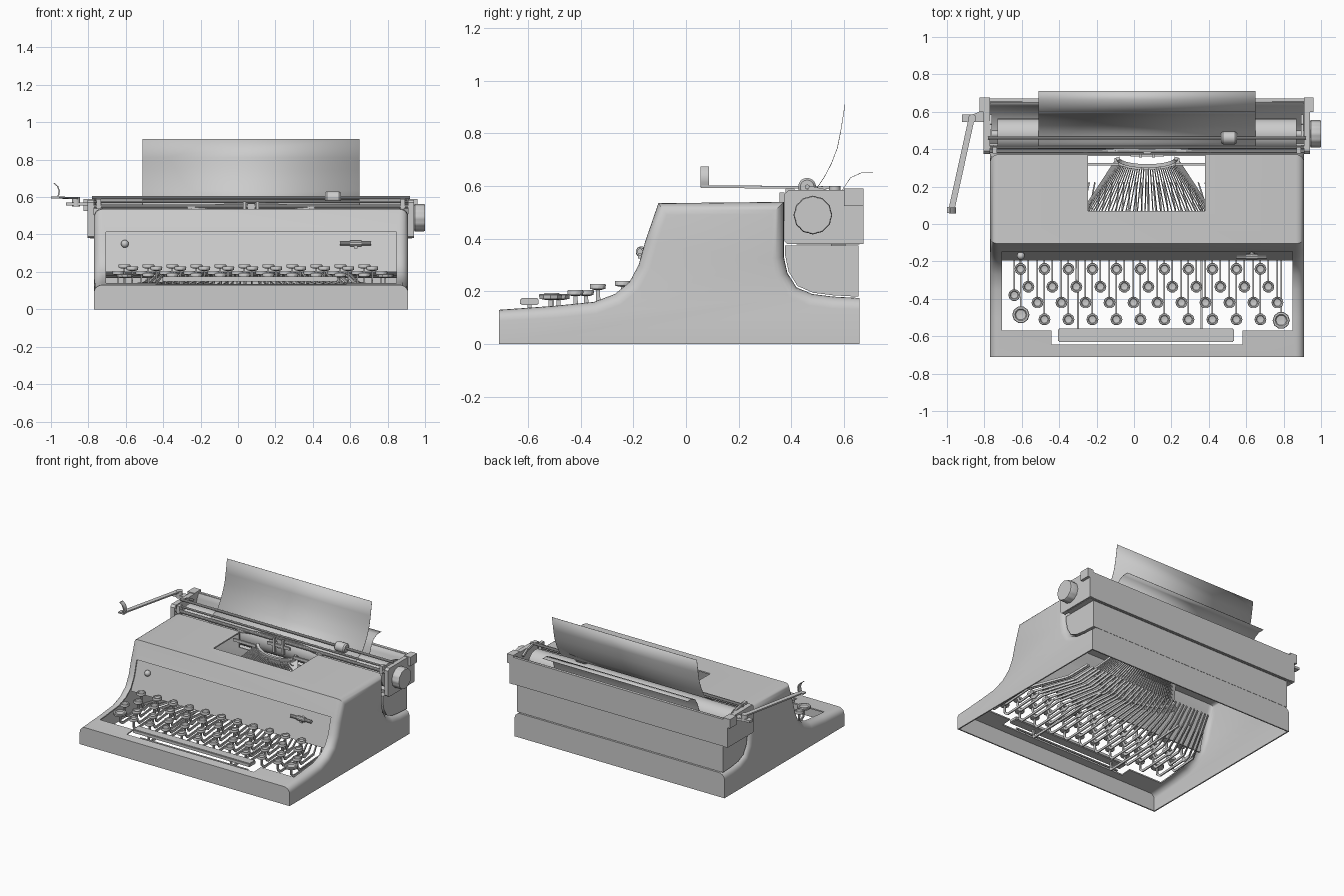
import bpy, bmesh, math
from mathutils import Vector, Matrix

if "Cube" in bpy.data.objects:
    bpy.data.objects.remove(bpy.data.objects["Cube"])

CX = 0.07  # body mid-line (carriage lever side makes the whole asymmetric)

def finish(name, bm, angle=35):
    bmesh.ops.recalc_face_normals(bm, faces=bm.faces)
    me = bpy.data.meshes.new(name)
    bm.to_mesh(me)
    bm.free()
    ob = bpy.data.objects.new(name, me)
    bpy.context.collection.objects.link(ob)
    smooth(ob, angle)
    return ob

def smooth(ob, angle=35):
    bpy.ops.object.select_all(action='DESELECT')
    ob.select_set(True)
    bpy.context.view_layer.objects.active = ob
    bpy.ops.object.shade_smooth_by_angle(angle=math.radians(angle))

def box(bm, x0, x1, y0, y1, z0, z1):
    m = Matrix.Translation(((x0+x1)/2, (y0+y1)/2, (z0+z1)/2)) @ Matrix.Diagonal((x1-x0, y1-y0, z1-z0, 1))
    bmesh.ops.create_cube(bm, size=1, matrix=m)

def beam(bm, a, b, w, h=None, seg=0):
    a, b = Vector(a), Vector(b)
    d = b - a
    m = Matrix.Translation((a+b)/2) @ d.to_track_quat('Z', 'Y').to_matrix().to_4x4()
    if seg:
        bmesh.ops.create_cone(bm, cap_ends=True, segments=seg, radius1=w, radius2=w, depth=d.length, matrix=m)
    else:
        bmesh.ops.create_cube(bm, size=1, matrix=m @ Matrix.Diagonal((w, h or w, d.length, 1)))

def path(bm, pts, w, h=None, seg=0):
    for a, b in zip(pts, pts[1:]):
        beam(bm, a, b, w, h, seg)

def loft(bm, rings, caps=True, closed=True):
    vs = [[bm.verts.new(p) for p in r] for r in rings]
    n = len(vs[0])
    for r, s in zip(vs, vs[1:]):
        for i in range(n if closed else n-1):
            j = (i+1) % n
            bm.faces.new((r[i], r[j], s[j], s[i]))
    if caps:
        bm.faces.new(vs[0])
        bm.faces.new(vs[-1])

def lathe(bm, prof, loc, n):
    loft(bm, [[(loc[0]+r*math.cos(2*math.pi*i/n), loc[1]+r*math.sin(2*math.pi*i/n), loc[2]+z)
               for i in range(n)] for r, z in prof])

def offset(pts, d):  # inward offset of a clockwise outline
    out = []
    for i, p in enumerate(pts):
        p = Vector(p)
        d1 = (p - Vector(pts[i-1])).normalized()
        d2 = (Vector(pts[(i+1) % len(pts)]) - p).normalized()
        n1, n2 = Vector((d1.y, -d1.x)), Vector((d2.y, -d2.x))
        out.append(tuple(p + (n1+n2) * d / (1 + n1.dot(n2))))
    return out

def prism(bm, prof, x0, x1):
    loft(bm, [[(x, y, z) for y, z in prof] for x in (x0, x1)])

def shell(name, prof, x0, R):  # outline lofted across with rounded shoulders
    half = []
    for k in range(6):
        t = math.pi/2 * k/5
        o = offset(prof, R*(1-math.sin(t)))
        for i in (1, -2):
            o[i] = (prof[i][0], o[i][1])
        o[0], o[-1] = prof[0], prof[-1]
        half.append((x0 + R*(1-math.cos(t)), o))
    bm = bmesh.new()
    loft(bm, [[(x, y, z) for y, z in o] for x, o in half + [(2*CX - x, o) for x, o in reversed(half)]])
    return finish(name, bm)

def sheet(name, prof, x0, x1, t):
    bm = bmesh.new()
    loft(bm, [[(x, y, z) for y, z in prof] for x in (x0, x1)], caps=False, closed=False)
    ob = finish(name, bm, 50)
    mod = ob.modifiers.new("thickness", 'SOLIDIFY')
    mod.thickness = t
    mod.offset = 0

def cut(ob, cutter):
    mod = ob.modifiers.new("cut", 'BOOLEAN')
    mod.operation, mod.object, mod.solver = 'DIFFERENCE', cutter, 'EXACT'
    bpy.context.view_layer.objects.active = ob
    bpy.ops.object.modifier_apply(modifier=mod.name)
    bpy.data.objects.remove(cutter)

# body: thin shell, hollow and open below
prof = [(-.71, 0), (-.71, .13), (-.5, .145), (-.35, .16), (-.27, .19), (-.215, .235), (-.18, .3), (-.155, .39),
        (-.105, .535), (.372, .54), (.372, .33), (.385, .27), (.42, .215), (.48, .19), (.56, .18), (.66, .175), (.66, 0)]
body = shell("body_shell", prof, -.77, .045)
inner = offset(prof, .009)
inner[0], inner[-1] = (inner[0][0], -.05), (inner[-1][0], -.05)
cut(body, shell("cavity_cutter", inner, -.761, .036))
# keyboard well, space bar notch and type basket opening
for b in ((-.707, .847, -.57, -.128, -.1, .412), (-.44, .58, -.645, -.5, -.11, .3), (-.245, .38, .07, .43, .43, .7)):
    bm = bmesh.new()
    box(bm, *b)
    cut(body, finish("opening_cutter", bm))
smooth(body)

# recessed front panel with its button and switch
bm = bmesh.new()
prism(bm, [(-.195, .2), (-.137, .415), (-.129, .415), (-.187, .2)], -.72, .86)
finish("front_panel", bm)
bm = bmesh.new()
beam(bm, (-.605, -.14, .35), (-.605, -.178, .35), .012, seg=12)
bmesh.ops.create_uvsphere(bm, u_segments=14, v_segments=8, radius=.021, matrix=Matrix.Translation((-.605, -.17, .35)))
finish("panel_button", bm)
bm = bmesh.new()
beam(bm, (.545, -.175, .352), (.71, -.175, .352), .011, seg=10)
beam(bm, (.6, -.175, .352), (.66, -.175, .352), .016, seg=10)
beam(bm, (.63, -.14, .35), (.63, -.185, .35), .014, seg=10)
box(bm, .62, .64, -.182, -.165, .325, .352)
finish("panel_switch", bm)

# keys and key levers
rows = [(-.607, -.24, .24, 11), (-.565, -.335, .228, 11), (-.516, -.42, .205, 11), (-.479, -.51, .193, 10)]
keys = [(x + .1283*i, y, z, .032) for x, y, z, n in rows for i in range(n)]
keys += [(-.64, -.38, .205, .032), (-.605, -.485, .19, .046), (.787, -.515, .19, .046)]
caps, levers = bmesh.new(), bmesh.new()
for x, y, z, r in keys:
    lathe(caps, [(r*.5, -.022), (r*.95, -.018), (r, -.004), (r*.93, 0), (r*.72, 0), (r*.6, -.007), (r*.1, -.01)], (x, y, z), 10)
    xe = CX + (x-CX)*.8
    path(levers, [(x, y, z-.02), (x, y+.002, z-.07), (x, y+.03, .1), (x, -.16, .115), (xe, .1, .14), (xe*.9, .22, .2)], .008, .016)
finish("key_caps", caps)
finish("key_levers", levers)

# space bar with its arms
bm = bmesh.new()
box(bm, -.405, .535, -.63, -.56, .148, .175)
bmesh.ops.bevel(bm, geom=bm.edges[:], offset=.005, segments=2, affect='EDGES')
for x in (-.3, .36):
    path(bm, [(x, -.595, .15), (x, -.59, .09), (x, -.2, .1), (x, .1, .12)], .01, .016)
beam(bm, (-.36, -.6, .11), (.5, -.6, .11), .007, seg=8)
finish("space_bar", bm)

# fan of type bars with heads, and supporting ring
bm = bmesh.new()
N = 44
for i in range(N):
    a = math.radians(-84 + 168*i/(N-1))
    s, c = math.sin(a), math.cos(a)
    head = (CX + .17*s, .345 - .05*c, .49 - .05*c)
    foot = (CX + .34*s, .09 - .08*c, .3 - .07*c)
    beam(bm, head, foot, .006, .012)
    beam(bm, foot, (foot[0], foot[1]+.03, foot[2]-.07), .004, .008)
    box(bm, head[0]-.005, head[0]+.005, head[1]-.006, head[1]+.012, head[2]-.012, head[2]+.012)
finish("type_bars", bm)

def arc(rx, ry, y0, z0, rz, n=20):
    return [(CX + rx*math.sin(a), y0 - ry*math.cos(a), z0 - rz*math.cos(a))
            for a in (math.radians(-90 + 180*i/n) for i in range(n+1))]
bm = bmesh.new()
path(bm, arc(.155, .04, .35, .505, .05), .02, .02)
path(bm, arc(.34, .08, .09, .29, .07), .015, .02)
for x0, x1 in ((-.26, -.08), (.22, .4)):
    beam(bm, (x0, .32, .5), (x1, .32, .5), .012, .02)
finish("type_segment", bm)

# ribbon guide at the printing point
bm = bmesh.new()
path(bm, [(CX + .34*u, .402 - .02*u*u, .558 - .02*u*u) for u in [i/8 - 1 for i in range(17)]], .012, .02)
for x in (-.035, .035):
    box(bm, CX+x-.008, CX+x+.008, .355, .375, .47, .575)
box(bm, CX-.09, CX+.09, .36, .372, .515, .535)
box(bm, CX-.02, CX+.02, .375, .385, .5, .565)
finish("ribbon_guide", bm)

# rear lower housing under the carriage, with the slide rail
bm = bmesh.new()
prism(bm, [(.377, .375), (.377, .335), (.39, .275), (.423, .221), (.482, .195), (.56, .185), (.655, .18), (.655, .375)], -.755, .895)
finish("rear_housing", bm)
bm = bmesh.new()
box(bm, -.72, .86, .55, .605, .35, .385)
finish("slide_rail", bm)

# carriage: end plates, back wall, curved tray and front rails
bm = bmesh.new()
for x0, x1, xt0, xt1 in ((-.805, -.77, -.825, -.77), (.91, .94, .91, .96)):
    prism(bm, [(.375, .39), (.375, .57), (.39, .585), (.64, .585), (.64, .38), (.385, .38)], x0, x1)
    box(bm, xt0, xt1, .6, .675, .525, .59)
    box(bm, x0, x1, .6, .675, .38, .53)
box(bm, -.79, .93, .65, .672, .38, .575)
box(bm, -.79, .93, .42, .66, .378, .39)
finish("carriage_frame", bm)
sheet("paper_tray", [(.655, .575), (.635, .54), (.61, .46), (.565, .41), (.5, .392), (.43, .395)], -.775, .915, .006)
bm = bmesh.new()
beam(bm, (-.8, .39, .55), (.93, .39, .55), .011, seg=10)
beam(bm, (-.8, .41, .575), (.93, .41, .575), .007, seg=8)
for x in (-.745, .88):
    box(bm, x-.012, x+.012, .378, .412, .535, .59)
finish("carriage_rails", bm)

# platen roller and fluted turning knob
bm = bmesh.new()
beam(bm, (-.73, .48, .487), (.87, .48, .487), .083, seg=32)
beam(bm, (-.8, .48, .487), (.95, .48, .487), .02, seg=12)
finish("platen", bm)
bm = bmesh.new()
loft(bm, [[(x, .482 + (r+.0015*math.cos(12*a))*math.cos(a), .49 + (r+.0015*math.cos(12*a))*math.sin(a))
           for a in (2*math.pi*i/48 for i in range(48))] for x, r in ((.938, .06), (.945, .072), (.992, .072), (1, .069))])
finish("platen_knob", bm)

# paper bail with roller and arms
bm = bmesh.new()
beam(bm, (-.78, .46, .597), (.92, .46, .597), .009, seg=10)
loft(bm, [[(x, .46 + r*math.cos(a), .597 + r*math.sin(a)) for a in (2*math.pi*i/20 for i in range(20))]
          for x, r in ((.465, .026), (.475, .034), (.54, .034), (.55, .026))])
for x in (-.765, .9):
    path(bm, [(x, .46, .595), (x, .53, .58), (x, .58, .55)], .012, .016)
finish("paper_bail", bm)

# paper: fed from behind, round the platen and up
pts = [(.71, .65), (.665, .65), (.625, .632), (.598, .592), (.578, .54)]
pts += [(.48 + .087*math.cos(a), .487 + .087*math.sin(a)) for a in (math.radians(-d) for d in range(0, 256, 15))]
pts += [(.497, .592), (.527, .637), (.553, .687), (.575, .745), (.588, .81), (.604, .91)]
sheet("paper", pts, -.51, .65, .002)

# carriage return lever
bm = bmesh.new()
beam(bm, (-.865, .565, .55), (-.865, .565, .6), .022, seg=14)
box(bm, -.92, -.79, .545, .585, .555, .572)
beam(bm, (-.79, .6, .563), (-.86, .57, .563), .03, .016)
beam(bm, (-.868, .565, .594), (-.975, .08, .598), .032, .01)
loft(bm, [[(x, y, z) for x, y in ((xo-.004, .055), (xo+.004, .055), (xo+.004, .088), (xo-.004, .088))]
          for xo, z in ((-.965, .595), (-.958, .615), (-.956, .635), (-.965, .658), (-.985, .675))])
box(bm, -1, -.955, .058, .09, .592, .602)
finish("return_lever", bm)
